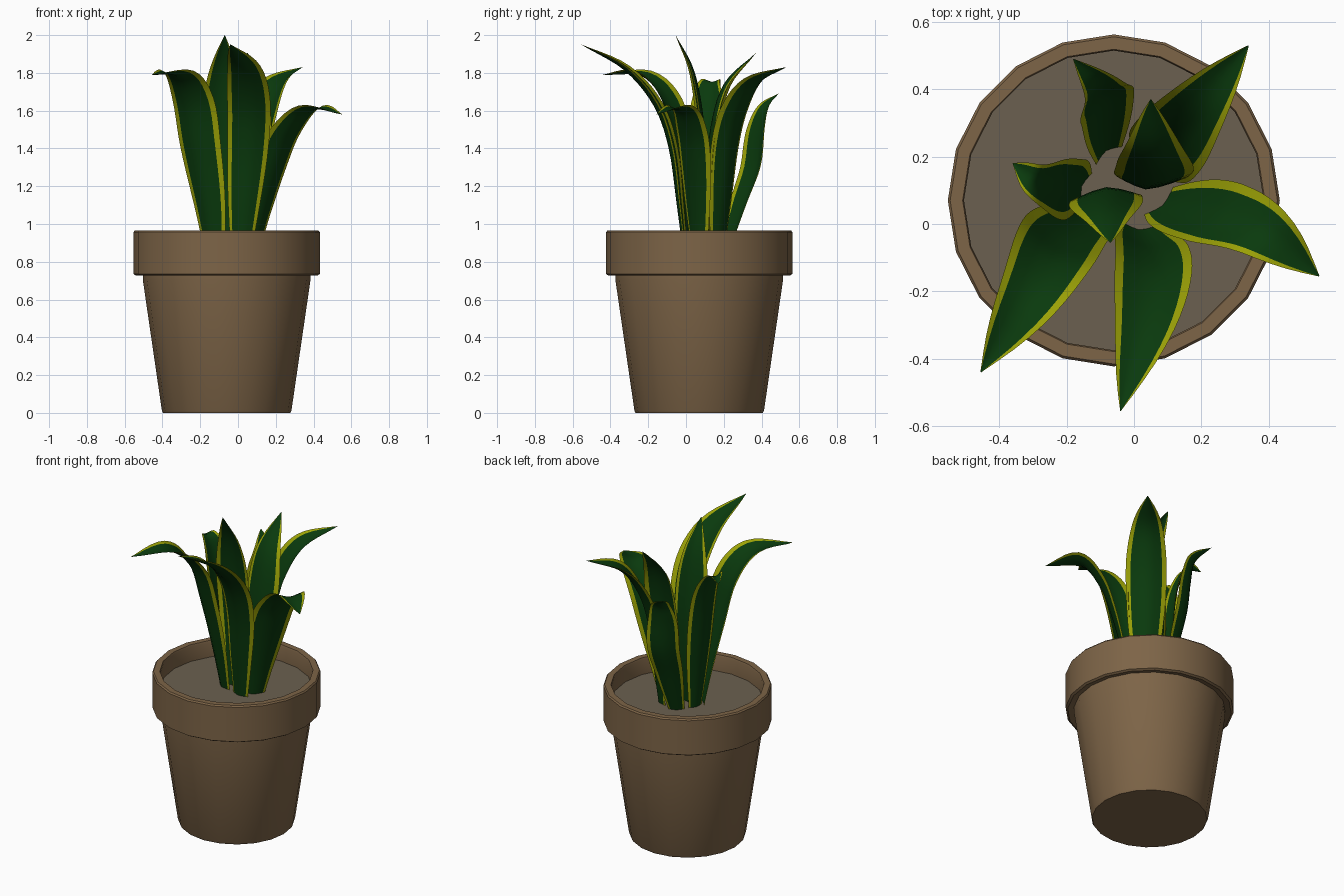
import bpy, bmesh, math
from mathutils import Vector, Matrix

if "Cube" in bpy.data.objects:
    bpy.data.objects.remove(bpy.data.objects["Cube"])

CX, CY, SIDES = -0.06, 0.07, 20


def material(name, rgb):
    m = bpy.data.materials.new(name)
    m.diffuse_color = (*rgb, 1)
    m.use_nodes = True
    m.node_tree.nodes["Principled BSDF"].inputs["Base Color"].default_value = m.diffuse_color
    return m


CLAY = material("clay brown", (0.205, 0.128, 0.063))
SOIL = material("grey soil", (0.145, 0.118, 0.08))
GREEN = material("leaf green", (0.003, 0.042, 0.004))
YELLOW = material("leaf margin yellow", (0.33, 0.36, 0.002))


def finish(name, bm, mats, angle):
    me = bpy.data.meshes.new(name)
    bm.to_mesh(me)
    bm.free()
    ob = bpy.data.objects.new(name, me)
    bpy.context.collection.objects.link(ob)
    for m in mats:
        me.materials.append(m)
    bpy.ops.object.select_all(action='DESELECT')
    ob.select_set(True)
    bpy.context.view_layer.objects.active = ob
    bpy.ops.object.shade_smooth_by_angle(angle=math.radians(angle))
    return ob


def lathe(name, profile, mat, cap_start=False, cap_end=False):
    bm = bmesh.new()
    rings = []
    for r, z in profile:
        rings.append([bm.verts.new((CX + r * math.cos(2 * math.pi * i / SIDES),
                                    CY + r * math.sin(2 * math.pi * i / SIDES), z))
                      for i in range(SIDES)])
    for a, b in zip(rings, rings[1:]):
        for i in range(SIDES):
            j = (i + 1) % SIDES
            bm.faces.new((a[i], a[j], b[j], b[i]))
    if cap_start:
        bm.faces.new(rings[0][::-1])
    if cap_end:
        bm.faces.new(rings[-1])
    return finish(name, bm, [mat], 30)


# Pot with overhanging rim, and the soil disc inside it
lathe("pot", [(0.337, 0), (0.343, 0.012), (0.444, 0.705), (0.444, 0.735), (0.48, 0.727),
              (0.493, 0.735), (0.493, 0.957), (0.486, 0.966), (0.449, 0.966), (0.445, 0.955),
              (0.445, 0.85)], CLAY, cap_start=True)
lathe("soil", [(0.446, 0.86)], SOIL, cap_end=True)


def spline(pts, steps=5):
    """Catmull-Rom curve through the points."""
    p = [Vector(q) for q in pts]
    p = [2 * p[0] - p[1]] + p + [2 * p[-1] - p[-2]]
    out = []
    for k in range(1, len(p) - 2):
        a, b, c, d = p[k - 1:k + 3]
        for s in range(steps):
            t = s / steps
            out.append(0.5 * (2 * b + (c - a) * t + (2 * a - 5 * b + 4 * c - d) * t * t
                              + (3 * b - a - 3 * c + d) * t ** 3))
    out.append(p[-2])
    return out


COLUMNS = (-1, -0.77, -0.4, 0, 0.4, 0.77, 1)


def leaf(name, pts, width, fold, turn=0, blunt=2.1):
    """Pointed, channelled blade along a path, with yellow margins."""
    path = spline(pts)
    lengths = [0]
    for a, b in zip(path, path[1:]):
        lengths.append(lengths[-1] + (b - a).length)
    head = path[-1] - path[0]
    side = Matrix.Rotation(math.radians(turn), 3, 'Z') @ Vector((-head.y, head.x, 0)).normalized()
    bm = bmesh.new()
    rows = []
    for i, c in enumerate(path):
        t = lengths[i] / lengths[-1]
        tan = (path[min(i + 1, len(path) - 1)] - path[max(i - 1, 0)]).normalized()
        nrm = -side.cross(tan).normalized()
        if t < 0.58:
            w = 0.48 + 0.52 * math.sin(t / 0.58 * math.pi / 2)
        else:
            w = max(0.01, 1 - ((t - 0.58) / 0.42) ** blunt)
        h = width * w / 2
        rows.append([bm.verts.new(c + side * (u * h) + nrm * (fold * h * (abs(u) ** 1.4 - 0.3)))
                     for u in COLUMNS])
    for a, b in zip(rows, rows[1:]):
        for k in range(len(COLUMNS) - 1):
            f = bm.faces.new((a[k], b[k], b[k + 1], a[k + 1]))
            f.material_index = 1 if k in (0, len(COLUMNS) - 2) else 0
    finish(name, bm, [GREEN, YELLOW], 60)


# Leaves: centre line from soil to tip, width, channel depth, turn, tip bluntness
leaf("leaf_front_left", [(-0.13, 0.03, .85), (-0.16, 0.0, 1.1), (-0.21, -0.04, 1.4),
     (-0.25, -0.10, 1.65), (-0.32, -0.23, 1.79), (-0.455, -0.44, 1.79)], 0.25, 0.35, 8)
leaf("leaf_front", [(0.015, -0.01, .85), (0.03, -0.04, 1.1), (0.05, -0.08, 1.4),
     (0.055, -0.16, 1.63), (0.03, -0.32, 1.82), (-0.04, -0.555, 1.95)], 0.23, 0.35)
leaf("leaf_right", [(0.08, 0.06, .85), (0.12, 0.05, 1.05), (0.19, 0.035, 1.3),
     (0.265, 0.015, 1.48), (0.39, -0.03, 1.61), (0.55, -0.155, 1.58)], 0.24, 0.3, -22)
leaf("leaf_back_right", [(0.06, 0.18, .85), (0.08, 0.20, 1.1), (0.10, 0.23, 1.4),
     (0.14, 0.28, 1.6), (0.21, 0.37, 1.75), (0.34, 0.53, 1.83)], 0.24, 0.4)
leaf("leaf_middle_right", [(0.03, 0.11, .85), (0.04, 0.115, 1.2), (0.06, 0.14, 1.5),
     (0.06, 0.21, 1.74), (0.05, 0.37, 1.905)], 0.23, -0.35)
leaf("leaf_back", [(-0.08, 0.21, .85), (-0.085, 0.29, 1.1), (-0.09, 0.36, 1.3),
     (-0.10, 0.385, 1.5), (-0.11, 0.42, 1.62), (-0.18, 0.49, 1.69)], 0.19, 0.35, 15)
leaf("leaf_left", [(-0.15, 0.11, .85), (-0.18, 0.11, 1.2), (-0.21, 0.11, 1.5),
     (-0.25, 0.12, 1.67), (-0.30, 0.13, 1.755), (-0.36, 0.18, 1.73)], 0.19, 0.35, 0, 3.5)
leaf("leaf_centre", [(-0.08, 0.08, .85), (-0.08, 0.10, 1.2), (-0.085, 0.09, 1.5),
     (-0.08, 0.04, 1.8), (-0.07, -0.055, 2.0)], 0.22, -0.3)
